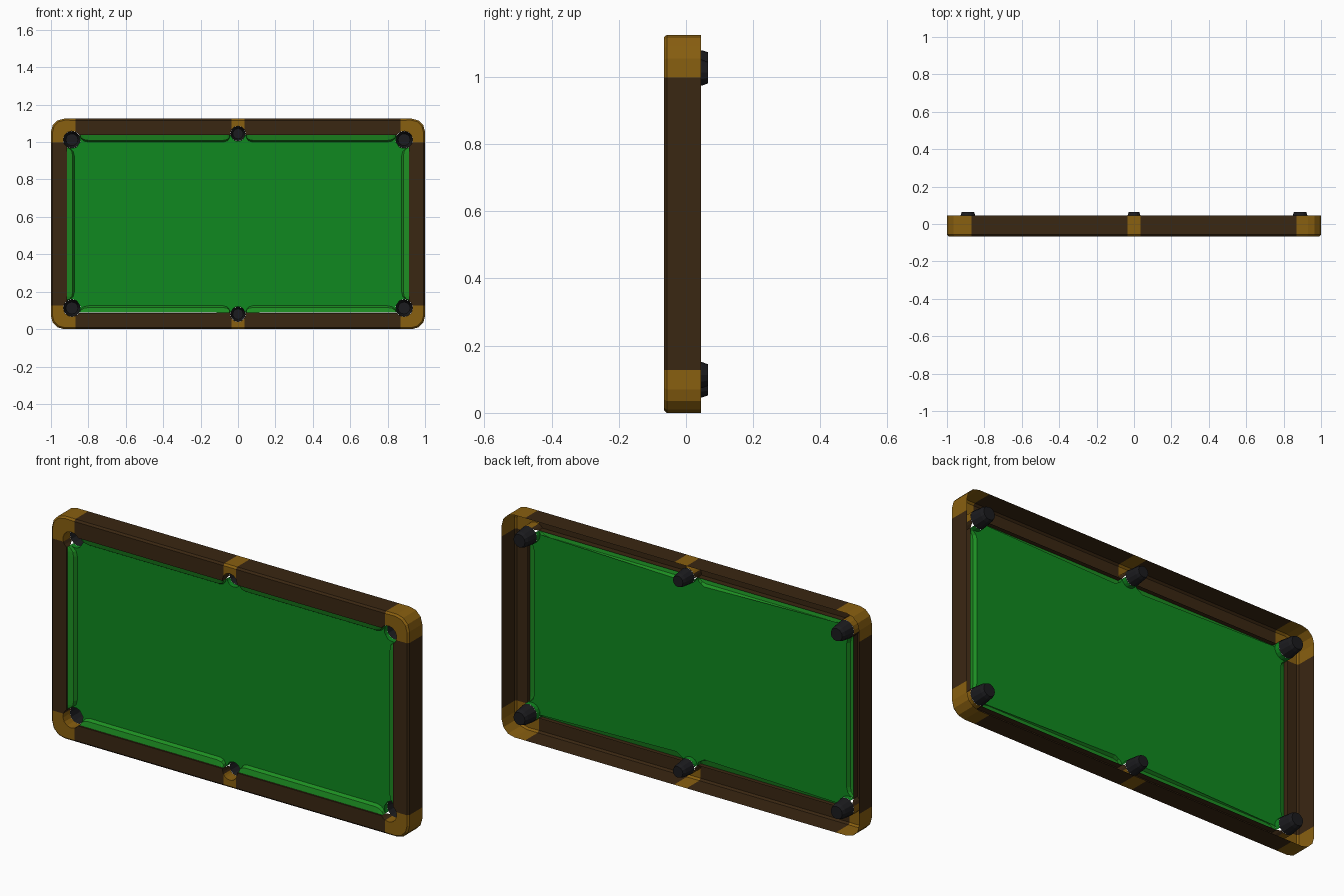
import bpy, bmesh
from math import cos, sin, radians

if "Cube" in bpy.data.objects:
    bpy.data.objects.remove(bpy.data.objects["Cube"])

# One quarter (x > 0, upper half) is modelled about the table centre, then mirrored.
CZ = 0.5625
OUT_X, OUT_H = 1.0, 0.5625          # outer frame half sizes
RAIL_X, RAIL_H = 0.913, 0.475       # inner rail edge
BED_X, BED_H = 0.875, 0.4375        # playing field edge
FRONT, BACK, BED_Y = -0.066, 0.045, -0.035
CUP_Y = -0.01                       # where the pocket cups start
CORNER = (0.888, 0.45, 0.046)       # pocket centre x, height, radius
SIDE = (0.0, 0.4825, 0.040)


def material(name, rgb):
    m = bpy.data.materials.new(name)
    m.diffuse_color = (*rgb, 1)
    m.use_nodes = True
    m.node_tree.nodes["Principled BSDF"].inputs["Base Color"].default_value = m.diffuse_color
    return m


wood = material("dark_wood", (0.042, 0.020, 0.006))
brass = material("brass", (0.25, 0.115, 0.005))
cloth = material("green_cloth", (0.005, 0.25, 0.014))
cushion_cloth = material("cushion_cloth", (0.012, 0.27, 0.016))
black = material("black_leather", (0.011, 0.011, 0.013))


def arc(pocket, a0, a1, n):
    x, h, r = pocket
    angles = [radians(a0 + (a1 - a0) * i / n) for i in range(n + 1)]
    return [(x + r * cos(a), h + r * sin(a)) for a in angles]


def add_strip(bm, rows):
    """Skin a list of equally long cross-sections."""
    grid = [[bm.verts.new(p) for p in row] for row in rows]
    for a, b in zip(grid, grid[1:]):
        for i in range(len(a) - 1):
            bm.faces.new((a[i], a[i + 1], b[i + 1], b[i]))


def finish(name, bm, mat):
    bmesh.ops.remove_doubles(bm, verts=bm.verts, dist=0.0002)
    bmesh.ops.recalc_face_normals(bm, faces=bm.faces)
    bm.normal_update()
    if sum(f.normal.y * f.calc_area() for f in bm.faces) > 0:
        bmesh.ops.reverse_faces(bm, faces=bm.faces)
    me = bpy.data.meshes.new(name)
    bm.to_mesh(me)
    bm.free()
    me.materials.append(mat)
    ob = bpy.data.objects.new(name, me)
    ob.location.z = CZ
    bpy.context.collection.objects.link(ob)
    mod = ob.modifiers.new("mirror", 'MIRROR')
    mod.use_axis = (True, False, True)
    return ob


def frame_part(name, inner, outer, depths, mat):
    """Open-backed shell: inner wall, flat front, softened edge, outer wall."""
    rows = []
    for (ix, ih), (ox, oh), d in zip(inner, outer, depths):
        length = ((ix - ox) ** 2 + (ih - oh) ** 2) ** 0.5
        t = 0.009 / length
        bx, bh = ox + (ix - ox) * t, oh + (ih - oh) * t
        rows.append([(ix, d, ih), (ix, FRONT, ih), (bx, FRONT, bh),
                     (ox, FRONT + 0.009, oh), (ox, BACK, oh)])
    bm = bmesh.new()
    add_strip(bm, rows)
    return finish(name, bm, mat)


# Long wooden rails
inner = arc(SIDE, 29, 0, 2) + [(0.04, RAIL_H)] + arc(CORNER, 147, 113, 2)
outer = [(x, OUT_H) for x, h in inner]
frame_part("long_rails", inner, outer, [CUP_Y] * 3 + [BED_Y] * 2 + [CUP_Y] * 2, wood)

# Short wooden rails
inner = arc(CORNER, -19, -57, 2) + [(RAIL_X, 0)]
outer = [(OUT_X, h) for x, h in inner]
frame_part("short_rails", inner, outer, [CUP_Y] * 2 + [BED_Y] * 2, wood)

# Brass corner plates with rounded outer corner
outer = [(0.87, OUT_H)] + arc((0.93, OUT_H - 0.07, 0.07), 90, 0, 3) + [(OUT_X, 0.435)]
inner = arc(CORNER, 113, -19, 5)
frame_part("corner_plates", inner, outer, [CUP_Y] * 6, brass)

# Brass side plates
inner = arc(SIDE, 90, 29, 4)
outer = [(x, OUT_H) for x, h in inner]
frame_part("side_plates", inner, outer, [CUP_Y] * 5, brass)

# Cushions: nose lines that curve back into the rail at each pocket
long_nose = [(0.042, RAIL_H), (0.045, 0.459), (0.056, 0.444), (0.078, BED_H),
             (0.80, BED_H), (0.825, 0.443), (0.84, 0.457), (0.849, RAIL_H)]
short_nose = [(RAIL_X, 0.411), (0.896, 0.402), (0.881, 0.388),
              (BED_X, 0.365), (BED_X, 0)]


def cushion(name, nose, rail):
    rows = []
    for (nx, nh), (rx, rh) in zip(nose, rail):
        mx, mh = rx + (nx - rx) * 0.75, rh + (nh - rh) * 0.75
        rows.append([(rx, -0.058, rh), (mx, -0.051, mh), (nx, BED_Y, nh)])
    bm = bmesh.new()
    add_strip(bm, rows)
    finish(name, bm, cushion_cloth)


cushion("long_cushions", long_nose, [(x, RAIL_H) for x, h in long_nose])
cushion("short_cushions", short_nose, [(RAIL_X, h) for x, h in short_nose])

# Cloth bed with pocket mouths and their short walls
side_mouth = arc(SIDE, 270, 349, 4)
corner_mouth = arc(CORNER, 147, 303, 7)
outline = [(0, 0)] + side_mouth + long_nose[:-1] + corner_mouth + short_nose[1:]
bm = bmesh.new()
bm.faces.new([bm.verts.new((x, BED_Y, h)) for x, h in outline])
bmesh.ops.triangulate(bm, faces=bm.faces)
for mouth in (side_mouth, corner_mouth):
    add_strip(bm, [[(x, BED_Y, h), (x, CUP_Y, h)] for x, h in mouth])
finish("cloth_bed", bm, cloth)


# Pocket cups: tapered, closed at the back
def cup(name, pocket, a0, a1, n):
    x, h, r = pocket
    profile = [(r, CUP_Y), (r * 0.84, 0.048), (r * 0.70, 0.065), (0.0, 0.065)]
    rings = [[(px, y, ph) for px, ph in arc((x, h, pr), a0, a1, n)] for pr, y in profile]
    bm = bmesh.new()
    add_strip(bm, rings[:-1])
    bm.verts.ensure_lookup_table()
    bm.faces.new(bm.verts[-(n + 1):])
    return finish(name, bm, black)


cup("corner_pockets", CORNER, 0, 360, 12)
cup("side_pockets", SIDE, 90, -90, 6)
